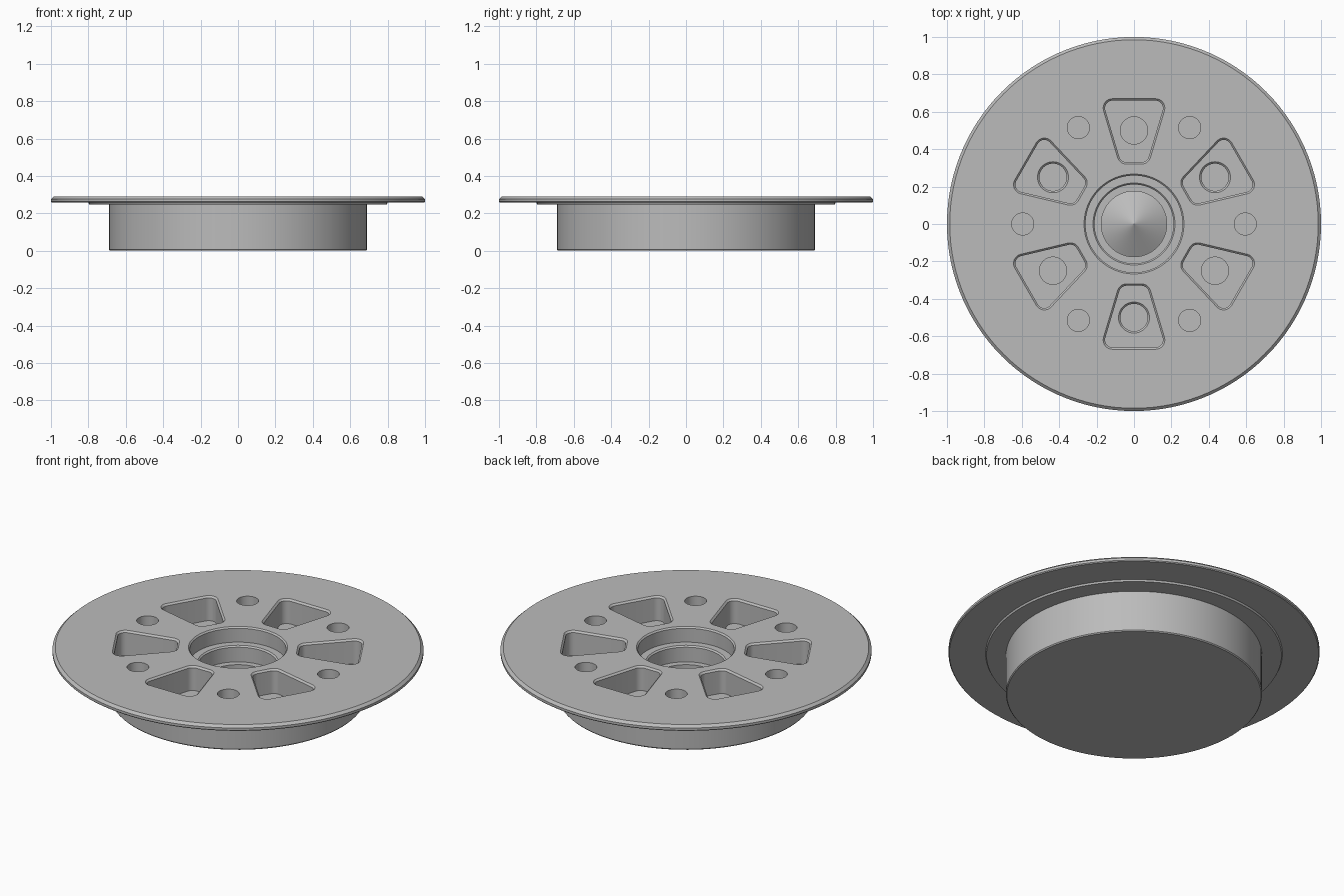
import bpy, bmesh
from math import pi, cos, sin, radians, atan2
from mathutils import Matrix, Vector

cube = bpy.data.objects.get("Cube")
if cube:
    bpy.data.objects.remove(cube, do_unlink=True)

TOP = 0.29        # flange face
POCKET = 0.145    # pocket floor
DEEP = 0.004      # bottom of the drilled holes
CH = 0.01         # small chamfers

metal = bpy.data.materials.new("plain grey")
metal.use_nodes = True
metal.diffuse_color = (0.5, 0.5, 0.5, 1)
metal.node_tree.nodes["Principled BSDF"].inputs["Base Color"].default_value = (0.5, 0.5, 0.5, 1)


def circle(dist, radius, steps=48):
    """Circle centred at a distance from the axis."""
    return [(radius * cos(2 * pi * i / steps), dist + radius * sin(2 * pi * i / steps))
            for i in range(steps)]


def rounded_outline(centres, radius, steps=8):
    """Outline around equal circles placed at counter-clockwise corner centres."""
    pts = [Vector(c) for c in centres]
    out = []
    for i, c in enumerate(pts):
        before = c - pts[i - 1]
        after = pts[(i + 1) % len(pts)] - c
        start = atan2(-before.x, before.y)
        turn = (atan2(-after.x, after.y) - start) % (2 * pi)
        for k in range(steps + 1):
            t = start + turn * k / steps
            out.append((c.x + radius * cos(t), c.y + radius * sin(t)))
    return out


def walls(bm, rings, angle=90):
    """Skin through (outline, height) rings; returns the first and last loops."""
    turn = Matrix.Rotation(radians(angle - 90), 3, 'Z')
    loops = [[bm.verts.new(turn @ Vector((x, y, z))) for x, y in outline]
             for outline, z in rings]
    for lo, hi in zip(loops, loops[1:]):
        for i in range(len(lo)):
            bm.faces.new((lo[i - 1], lo[i], hi[i], hi[i - 1]))
    return loops[0], loops[-1]


def fill(bm, loops):
    """Flat face bounded by an outer loop and hole loops."""
    edges = [bm.edges.get((loop[i - 1], loop[i])) for loop in loops for i in range(len(loop))]
    bmesh.ops.triangle_fill(bm, use_beauty=True, edges=edges, normal=(0, 0, 1))


def turned(profile):
    return [(circle(0, r, 120), z) for r, z in profile]


bm = bmesh.new()

# Hub and stepped flange
bottom, flange_rim = walls(bm, turned([
    (0.685, 0), (0.69, 0.006), (0.69, 0.247), (0.795, 0.247), (0.8, 0.257),
    (0.995, 0.257), (1, 0.262), (1, 0.276), (0.985, TOP)]))
bm.faces.new(bottom)

# Stepped bore with a cone at its centre
bore_rim, cone_tip = walls(bm, turned([
    (0.267, TOP), (0.259, TOP - 0.008), (0.259, 0.2), (0.219, 0.2), (0.211, 0.192),
    (0.211, 0.105), (0.175, 0.105), (0.175, DEEP), (0.001, 0.105)]))
bm.faces.new(cone_tip)
face_loops = [flange_rim, bore_rim]

# Rounded wedge pockets, each with a hole in its floor, alternately chamfered
corners = [(-0.04, 0.37), (0.04, 0.37), (0.115, 0.62), (-0.115, 0.62)]
inner = rounded_outline(corners, 0.04)
outer = rounded_outline(corners, 0.05)
drill = circle(0.5, 0.073)
for i in range(6):
    angle = 30 + 60 * i
    rim, floor = walls(bm, [(outer, TOP), (inner, TOP - CH), (inner, POCKET)], angle)
    face_loops.append(rim)
    mouth = drill if i % 2 else circle(0.5, 0.073 + CH)
    hole_rim, hole_end = walls(bm, [(mouth, POCKET), (drill, POCKET - CH), (drill, DEEP)], angle)
    bm.faces.new(hole_end)
    fill(bm, [floor, hole_rim])

# Plain holes between the pockets
bolt = circle(0.595, 0.059)
for i in range(6):
    rim, end = walls(bm, [(bolt, TOP), (bolt, DEEP)], 60 * i)
    bm.faces.new(end)
    face_loops.append(rim)

# Flat flange face around all the openings
fill(bm, face_loops)
bmesh.ops.recalc_face_normals(bm, faces=bm.faces)

mesh = bpy.data.meshes.new("flanged_hub")
bm.to_mesh(mesh)
bm.free()
mesh.materials.append(metal)
body = bpy.data.objects.new("flanged_hub", mesh)
bpy.context.collection.objects.link(body)

# Smooth curved walls, crisp edges
bpy.ops.object.select_all(action='DESELECT')
body.select_set(True)
bpy.context.view_layer.objects.active = body
bpy.ops.object.shade_smooth_by_angle(angle=radians(25))
